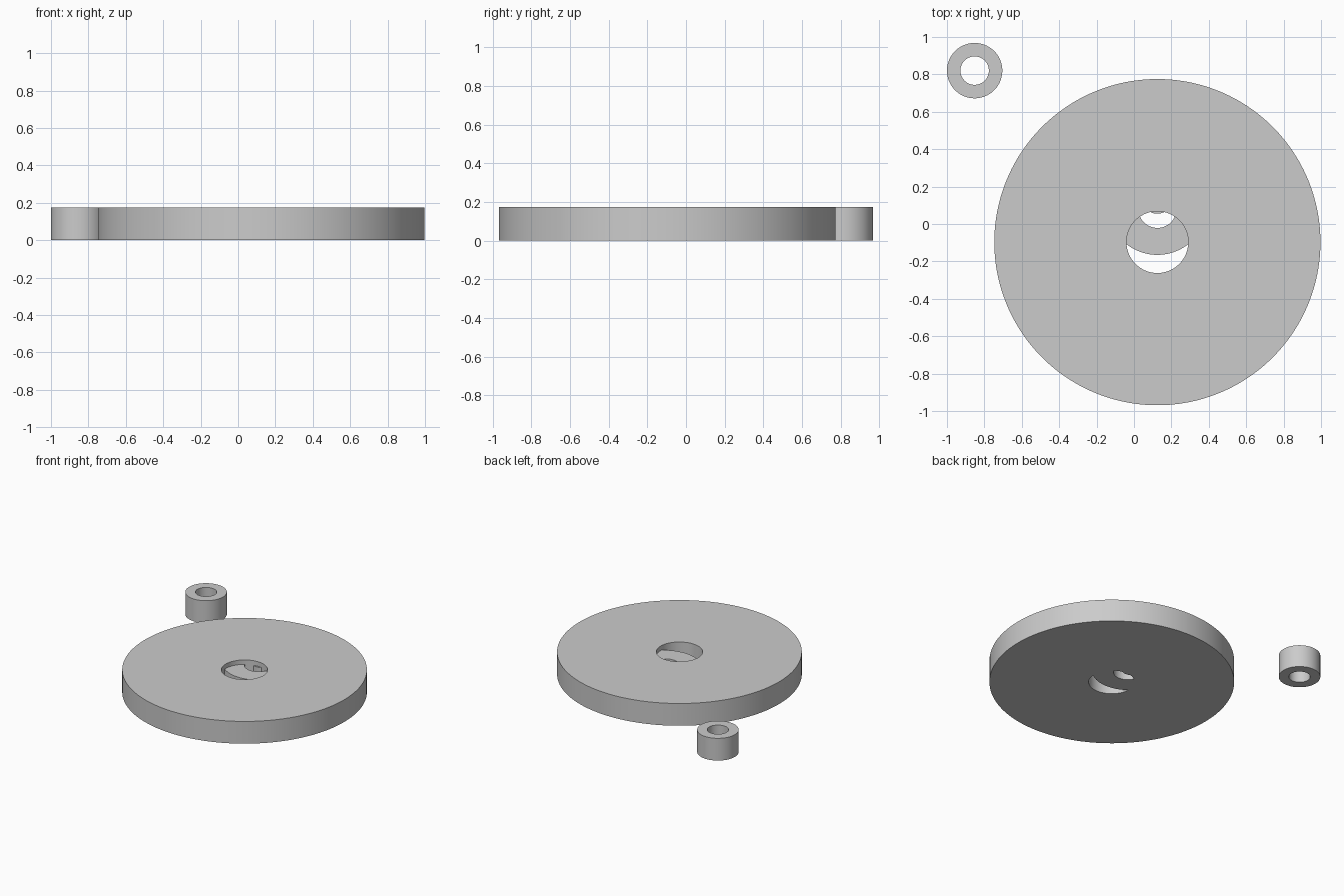
import bpy

if "Cube" in bpy.data.objects:
    bpy.data.objects.remove(bpy.data.objects["Cube"])

H = 0.175           # thickness of both parts
CX, CY = 0.125, -0.097


def cylinder(name, x, y, r, z0, z1, sides=128):
    bpy.ops.mesh.primitive_cylinder_add(vertices=sides, radius=r, depth=z1 - z0,
                                        location=(x, y, (z0 + z1) / 2))
    ob = bpy.context.object
    ob.name = name
    return ob


def cut(target, cutter):
    mod = target.modifiers.new("cut", 'BOOLEAN')
    mod.operation = 'DIFFERENCE'
    mod.solver = 'EXACT'
    mod.object = cutter
    bpy.ops.object.select_all(action='DESELECT')
    target.select_set(True)
    bpy.context.view_layer.objects.active = target
    bpy.ops.object.modifier_apply(modifier=mod.name)
    bpy.data.objects.remove(cutter, do_unlink=True)


def smooth(ob):
    bpy.ops.object.select_all(action='DESELECT')
    ob.select_set(True)
    bpy.context.view_layer.objects.active = ob
    bpy.ops.object.shade_smooth_by_angle()


# Arched bridge and small pin left standing inside the centre hole
bridge = cylinder("bridge", CX, 0.102, 0.267, -0.2, 0.14)
cut(bridge, cylinder("bridge_bore", CX, 0.081, 0.102, -0.3, 0.3))
pin = cylinder("pin", CX, 0.135, 0.08, -0.21, 0.139)

# Centre hole shape, minus the bridge and pin
hole = cylinder("hole", CX, CY, 0.165, -0.05, 0.25)
cut(hole, bridge)
cut(hole, pin)

# Large disc
disc = cylinder("disc", CX, CY, 0.872, 0, H, 192)
cut(disc, hole)
smooth(disc)

# Small loose spacer ring
spacer = cylinder("spacer_ring", -0.852, 0.82, 0.148, 0, H, 96)
cut(spacer, cylinder("spacer_bore", -0.852, 0.82, 0.076, -0.1, 0.3, 96))
smooth(spacer)
